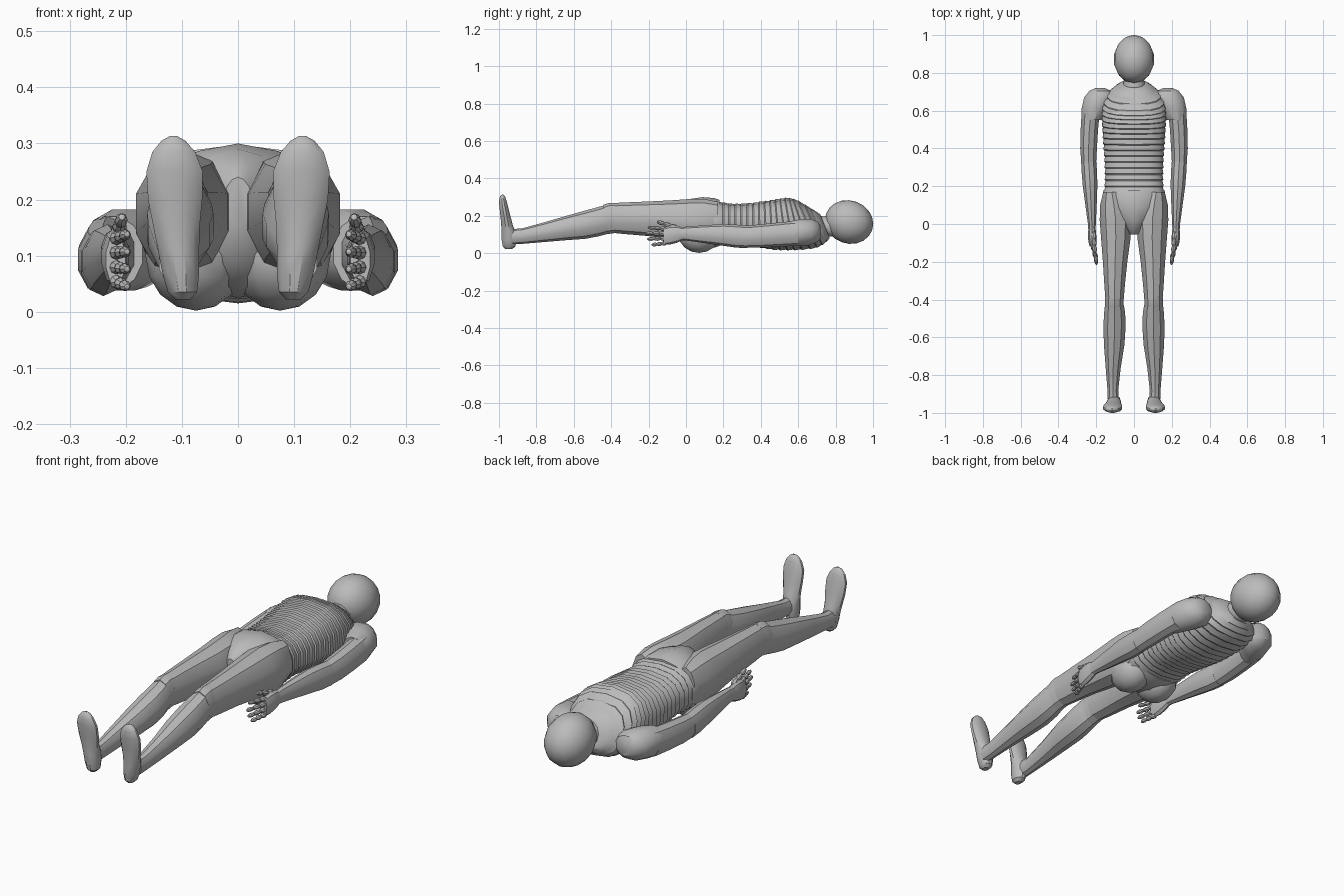
import bpy, bmesh, math
from mathutils import Vector

grey = bpy.data.materials.new("mannequin grey")
grey.diffuse_color = (0.5, 0.5, 0.5, 1)


def finish(name, bm, angle=32):
    bmesh.ops.recalc_face_normals(bm, faces=bm.faces)
    me = bpy.data.meshes.new(name)
    bm.to_mesh(me)
    bm.free()
    me.materials.append(grey)
    ob = bpy.data.objects.new(name, me)
    bpy.context.collection.objects.link(ob)
    bpy.ops.object.select_all(action='DESELECT')
    ob.select_set(True)
    bpy.context.view_layer.objects.active = ob
    bpy.ops.object.shade_smooth_by_angle(angle=math.radians(angle))
    return ob


def loft(name, rows, sides=12, upright=False, power=1.0, side=1):
    """Rows are (along, x min, x max, low, high[, lean]) sections along y, or along z if upright."""
    bm = bmesh.new()
    rings = []
    for row in rows:
        a, x0, x1, l0, l1 = row[:5]
        lean = row[5] if len(row) > 5 else 0
        ring = []
        for i in range(sides):
            t = 2 * math.pi * (i + 0.5) / sides
            c, s = math.cos(t), math.sin(t)
            c = math.copysign(abs(c) ** power, c)
            s = math.copysign(abs(s) ** power, s)
            x = side * ((x0 + x1) / 2 + c * (x1 - x0) / 2)
            h = (l0 + l1) / 2 + s * (l1 - l0) / 2
            d = a + lean * s * (l1 - l0) / 2
            ring.append(bm.verts.new((x, h, d) if upright else (x, d, h)))
        rings.append(ring)
    for p, q in zip(rings, rings[1:]):
        for i in range(sides):
            j = (i + 1) % sides
            bm.faces.new((p[i], p[j], q[j], q[i]))
    bm.faces.new(rings[0])
    bm.faces.new(rings[-1])
    return finish(name, bm)


def ball(name, centre, radii, tilt=0, seg=12, rings=8):
    bm = bmesh.new()
    bmesh.ops.create_uvsphere(bm, u_segments=seg, v_segments=rings, radius=1)
    for v in bm.verts:
        p = Vector((v.co.x * radii[0], v.co.y * radii[1], v.co.z * radii[2]))
        c, s = math.cos(tilt), math.sin(tilt)
        v.co = Vector((p.x, p.y * c - p.z * s, p.y * s + p.z * c)) + Vector(centre)
    return finish(name, bm)


def finger(name, a, b, r, side):
    """Three rounded joints in a row from a to b."""
    a, b = Vector(a), Vector(b)
    bm = bmesh.new()
    d = (b - a) / 3
    rot = d.to_track_quat('Z', 'Y')
    for k in range(3):
        vs = bmesh.ops.create_uvsphere(bm, u_segments=8, v_segments=6, radius=1)['verts']
        rr = r * (1 - 0.1 * k)
        for v in vs:
            p = rot @ Vector((v.co.x * rr, v.co.y * rr, v.co.z * d.length * 0.66))
            v.co = p + a + d * (k + 0.5)
            v.co.x *= side
    finish(name, bm)


def lerp(table, t):
    for p, q in zip(table, table[1:]):
        if t <= q[0]:
            f = (t - p[0]) / (q[0] - p[0])
            return [u + (v - u) * f for u, v in zip(p, q)]
    return table[-1]


# Head and neck
ball("head", (0, 0.872, 0.167), (0.108, 0.131, 0.115), -0.35, 14, 10)
loft("neck", [(0.66, -0.07, 0.07, 0.06, 0.20), (0.73, -0.058, 0.058, 0.085, 0.2),
              (0.82, -0.052, 0.052, 0.09, 0.19)])

# Torso: stacked tapered slices (y, half width, low, high, lean)
torso = [(0.13, 0.165, 0.04, 0.285, 0), (0.25, 0.158, 0.05, 0.265, 0),
         (0.35, 0.162, 0.035, 0.27, 0), (0.47, 0.17, 0.015, 0.287, -0.06),
         (0.57, 0.175, 0.015, 0.3, -0.2), (0.64, 0.17, 0.025, 0.29, -0.4),
         (0.70, 0.135, 0.05, 0.25, -0.45), (0.74, 0.065, 0.08, 0.21, -0.4)]
count = 19
step = 0.61 / count
for k in range(count):
    y = 0.13 + k * step
    rows = []
    for f, g in ((0, 0.955), (0.25, 1.0), (1.1, 0.965)):
        yy, w, lo, hi, lean = lerp(torso, y + f * step)
        m, h = (lo + hi) / 2, (hi - lo) / 2 * g
        rows.append((y + f * step, -w * g, w * g, m - h, m + h, lean))
    loft("torso_slice", rows, 14, power=0.8)

# Pelvis with crotch
loft("pelvis", [(-0.055, -0.025, 0.025, 0.15, 0.24), (-0.03, -0.05, 0.05, 0.09, 0.265),
                (0.02, -0.10, 0.10, 0.04, 0.29), (0.09, -0.165, 0.165, 0.025, 0.3),
                (0.15, -0.172, 0.172, 0.03, 0.295), (0.18, -0.165, 0.165, 0.04, 0.285)], 14)

for side, tag in ((-1, "left"), (1, "right")):
    # Buttock and hip
    ball(tag + "_buttock", (side * 0.075, 0.07, 0.1), (0.09, 0.11, 0.098))
    # Leg
    loft(tag + "_thigh", [(0.17, 0.07, 0.165, 0.09, 0.275), (0.10, 0.03, 0.183, 0.06, 0.29),
                          (0.02, 0.008, 0.186, 0.06, 0.29), (-0.08, 0.015, 0.178, 0.075, 0.283),
                          (-0.2, 0.032, 0.168, 0.092, 0.277), (-0.32, 0.045, 0.16, 0.102, 0.272),
                          (-0.4, 0.052, 0.154, 0.11, 0.268)], 10, side=side)
    loft(tag + "_knee", [(-0.38, 0.053, 0.154, 0.108, 0.27), (-0.41, 0.052, 0.156, 0.104, 0.27),
                         (-0.44, 0.052, 0.156, 0.1, 0.26)], 10, side=side)
    loft(tag + "_calf", [(-0.41, 0.055, 0.154, 0.106, 0.264), (-0.47, 0.044, 0.161, 0.09, 0.247),
                         (-0.54, 0.041, 0.165, 0.077, 0.228), (-0.64, 0.048, 0.162, 0.07, 0.2),
                         (-0.76, 0.068, 0.152, 0.06, 0.165), (-0.88, 0.082, 0.142, 0.05, 0.132),
                         (-0.93, 0.08, 0.142, 0.047, 0.13)], 10, side=side)
    # Foot, sole towards -y, toes up
    loft(tag + "_foot", [(0.022, 0.085, 0.112, -0.965, -0.93), (0.035, 0.072, 0.126, -0.98, -0.912),
                         (0.07, 0.068, 0.136, -0.987, -0.905), (0.11, 0.068, 0.144, -0.988, -0.908),
                         (0.15, 0.067, 0.152, -0.989, -0.925), (0.20, 0.062, 0.162, -0.993, -0.938),
                         (0.25, 0.061, 0.165, -0.999, -0.951), (0.285, 0.075, 0.154, -1.0, -0.96),
                         (0.305, 0.093, 0.137, -0.994, -0.968), (0.313, 0.108, 0.122, -0.985, -0.977)],
         12, upright=True, side=side)
    # Shoulder and arm
    loft(tag + "_shoulder", [(0.72, 0.155, 0.205, 0.08, 0.145), (0.705, 0.12, 0.238, 0.06, 0.17),
                             (0.67, 0.10, 0.267, 0.042, 0.185), (0.61, 0.13, 0.28, 0.035, 0.185),
                             (0.55, 0.168, 0.28, 0.038, 0.172)], 12, side=side)
    loft(tag + "_upper_arm", [(0.60, 0.178, 0.279, 0.04, 0.175), (0.50, 0.188, 0.285, 0.035, 0.165),
                              (0.40, 0.194, 0.287, 0.03, 0.155), (0.30, 0.2, 0.279, 0.03, 0.145)],
         10, side=side)
    loft(tag + "_forearm", [(0.33, 0.198, 0.282, 0.028, 0.148), (0.27, 0.193, 0.279, 0.03, 0.153),
                            (0.20, 0.192, 0.273, 0.04, 0.156), (0.10, 0.196, 0.259, 0.054, 0.15),
                            (0.0, 0.201, 0.245, 0.068, 0.142), (-0.03, 0.203, 0.243, 0.07, 0.138)],
         10, side=side)
    # Hand
    loft(tag + "_palm", [(0.0, 0.206, 0.239, 0.077, 0.132), (-0.05, 0.199, 0.245, 0.056, 0.148),
                         (-0.09, 0.198, 0.243, 0.046, 0.146), (-0.12, 0.2, 0.236, 0.047, 0.138)],
         10, side=side)
    for k in range(4):
        tip = (-0.18, -0.203, -0.212, -0.2)[k]
        z = 0.055 + 0.025 * k
        finger(tag + "_finger", (0.22, -0.105, z), (0.198, tip, 0.045 + 0.031 * k), 0.0125, side)
    finger(tag + "_thumb", (0.215, -0.045, 0.135), (0.207, -0.15, 0.168), 0.0145, side)
